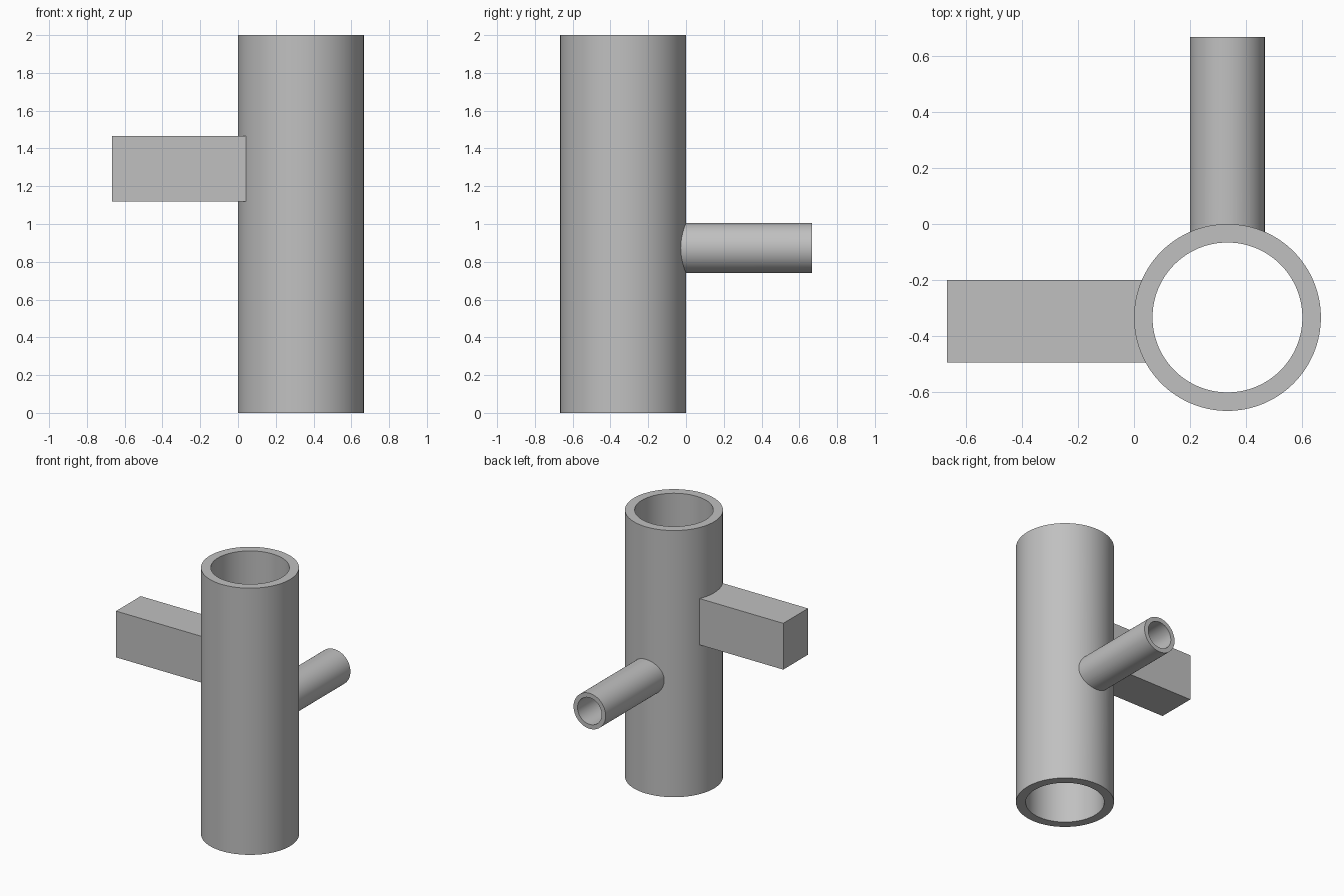
import bpy
from math import radians

cube = bpy.data.objects.get("Cube")
if cube:
    bpy.data.objects.remove(cube, do_unlink=True)

AXIS_X, AXIS_Y = 0.333, -0.333    # axis of the main tube
PIPE_Z = 0.873                    # height of the side pipe

grey = bpy.data.materials.new("plain grey")
grey.use_nodes = True
colour = (0.53, 0.53, 0.53, 1)
grey.diffuse_color = colour
grey.node_tree.nodes["Principled BSDF"].inputs["Base Color"].default_value = colour


def upright(name, radius, bottom, top):
    bpy.ops.mesh.primitive_cylinder_add(
        vertices=128, radius=radius, depth=top - bottom,
        location=(AXIS_X, AXIS_Y, (bottom + top) / 2))
    bpy.context.object.name = name
    return bpy.context.object


def sideways(name, radius, end):
    # runs back from the main tube's axis
    bpy.ops.mesh.primitive_cylinder_add(
        vertices=96, radius=radius, depth=end - AXIS_Y,
        location=(AXIS_X, (end + AXIS_Y) / 2, PIPE_Z),
        rotation=(radians(90), 0, 0))
    bpy.context.object.name = name
    return bpy.context.object


def box(name, low, high):
    centre = [(a + b) / 2 for a, b in zip(low, high)]
    bpy.ops.mesh.primitive_cube_add(size=1, location=centre)
    bpy.context.object.name = name
    bpy.context.object.scale = [b - a for a, b in zip(low, high)]
    return bpy.context.object


def combine(target, other, operation):
    mod = target.modifiers.new(operation.lower(), 'BOOLEAN')
    mod.operation = operation
    mod.solver = 'EXACT'
    mod.object = other
    bpy.ops.object.select_all(action='DESELECT')
    bpy.context.view_layer.objects.active = target
    target.select_set(True)
    bpy.ops.object.modifier_apply(modifier=mod.name)
    bpy.data.objects.remove(other, do_unlink=True)


# Main tube, side pipe and solid arm fused into one body
body = upright("branched_tube", 0.333, 0, 2)
combine(body, sideways("side_pipe", 0.133, 0.667), 'UNION')
combine(body, box("side_arm", (-0.667, -0.493, 1.12), (AXIS_X, -0.2, 1.467)), 'UNION')

# Bores: the side pipe opens into the main tube
combine(body, upright("main_bore", 0.267, -0.1, 2.1), 'DIFFERENCE')
combine(body, sideways("pipe_bore", 0.1, 0.8), 'DIFFERENCE')

# Colour and shading
body.data.materials.clear()
body.data.materials.append(grey)
for face in body.data.polygons:
    face.material_index = 0
bpy.ops.object.select_all(action='DESELECT')
body.select_set(True)
bpy.context.view_layer.objects.active = body
bpy.ops.object.shade_smooth_by_angle(angle=radians(30))
